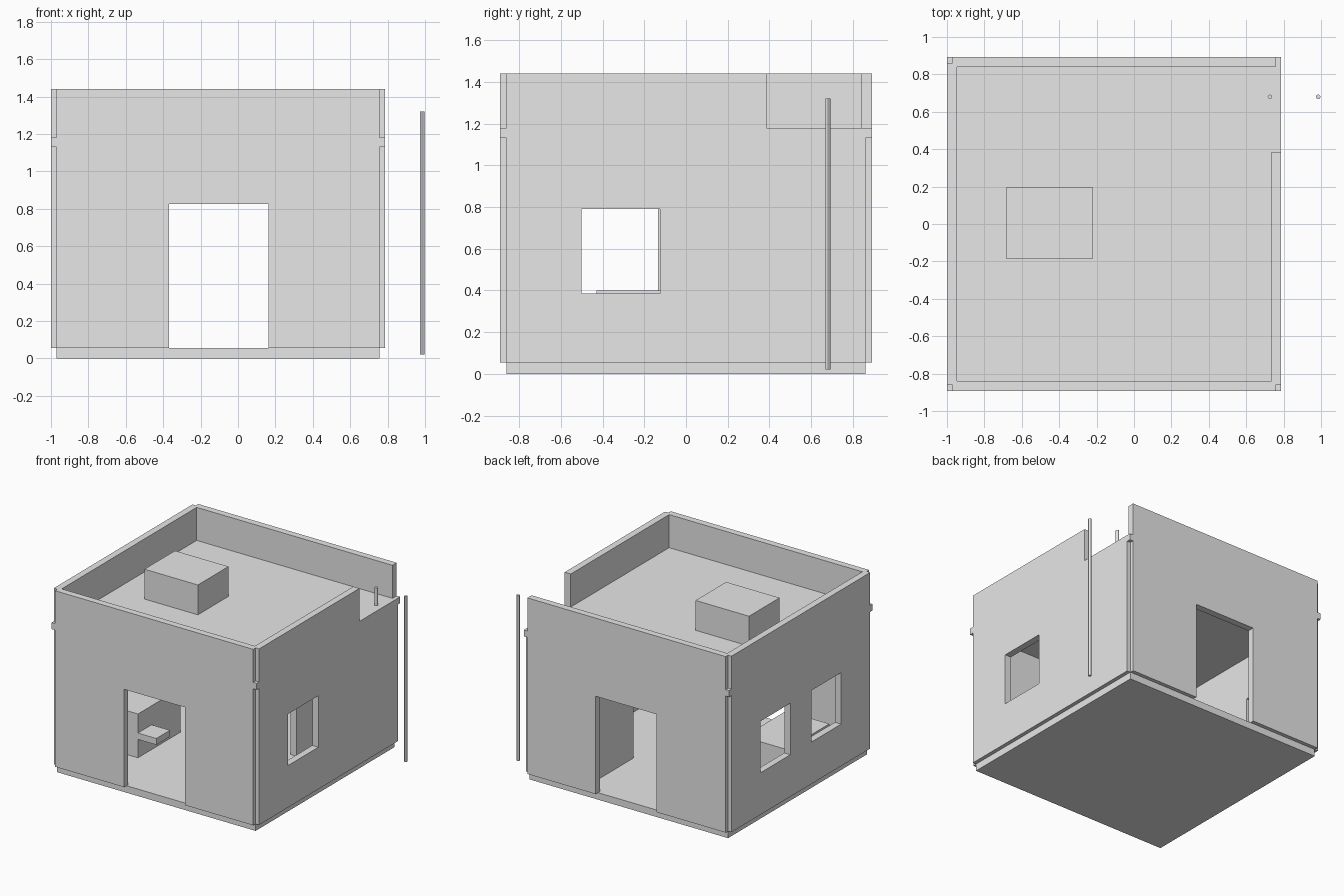
import bpy

if "Cube" in bpy.data.objects:
    bpy.data.objects.remove(bpy.data.objects["Cube"], do_unlink=True)

grey = bpy.data.materials.new("plain_grey")
grey.use_nodes = True
grey.diffuse_color = (0.8, 0.8, 0.8, 1)
grey.node_tree.nodes["Principled BSDF"].inputs["Base Color"].default_value = (0.8, 0.8, 0.8, 1)


def box(name, x, y, z):
    """Axis-aligned box from (min, max) pairs."""
    bpy.ops.mesh.primitive_cube_add(size=1)
    ob = bpy.context.object
    ob.name = name
    for v in ob.data.vertices:
        v.co = [r[0] if c < 0 else r[1] for c, r in zip(v.co, (x, y, z))]
    ob.data.materials.append(grey)
    return ob


def pole(name, x, y, z):
    bpy.ops.mesh.primitive_cylinder_add(vertices=12, radius=0.012, depth=z[1] - z[0],
                                        location=(x, y, sum(z) / 2))
    ob = bpy.context.object
    ob.name = name
    ob.data.materials.append(grey)
    bpy.ops.object.shade_smooth_by_angle()


def cut(wall, x, y, z):
    """Cut an opening through a wall."""
    cutter = box("opening_cutter", x, y, z)
    mod = wall.modifiers.new("opening", 'BOOLEAN')
    mod.operation, mod.solver, mod.object = 'DIFFERENCE', 'EXACT', cutter
    bpy.context.view_layer.objects.active = wall
    bpy.ops.object.modifier_apply(modifier=mod.name)
    bpy.data.objects.remove(cutter, do_unlink=True)


# Outer limits, wall thickness, recess at the corners
X0, X1, Y = -1.0, 0.787, 0.892
T, N = 0.053, 0.03
FLOOR, CEILING, ROOF, TOP = 0.055, 1.13, 1.18, 1.44
LONG_X, LONG_Y = (X0 + N, X1 - N), (-Y + N, Y - N)


def ring(kind, z, right_end):
    """Four panels that leave a small recess at each corner."""
    return {
        "front": box("front_" + kind, LONG_X, (-Y, -Y + T), z),
        "back": box("back_" + kind, LONG_X, (Y - T, Y), z),
        "west": box("left_view_" + kind, (X0, X0 + T), LONG_Y, z),
        "east": box("right_view_" + kind, (X1 - T, X1), (LONG_Y[0], right_end), z),
    }


# Slabs
box("floor_slab", LONG_X, LONG_Y, (0, FLOOR))
box("roof_slab", (X0, X1), (-Y, Y), (CEILING, ROOF))

# Walls with doorways and windows
walls = ring("wall", (FLOOR, CEILING), LONG_Y[1])
for side, y in (("front", -Y), ("back", Y)):
    cut(walls[side], (-0.368, 0.163), (y - 0.1, y + 0.1), (0, 0.825))
for side, x, y in (("east", X1, (-0.5, -0.125)),
                   ("west", X0, (-0.5, -0.135)),
                   ("west", X0, (0.13, 0.5))):
    cut(walls[side], (x - 0.1, x + 0.1), y, (0.385, 0.79))

# Parapet, with a gap for roof access
ring("parapet", (ROOF, TOP), 0.385)

# Roof box and access poles
box("roof_box", (-0.685, -0.22), (-0.185, 0.195), (ROOF, 1.415))
pole("outer_access_pole", 0.985, 0.68, (0.02, 1.32))
pole("roof_access_pole", 0.727, 0.68, (ROOF, 1.32))

# Interior furniture and partition
box("counter", (X0 + T, -0.57), (-0.43, 0.1), (FLOOR, 0.4))
box("counter_shelf", (-0.57, -0.41), (-0.43, -0.26), (0.2, 0.25))
box("partition", (0.29, 0.34), (0.24, Y - T), (FLOOR, CEILING))
